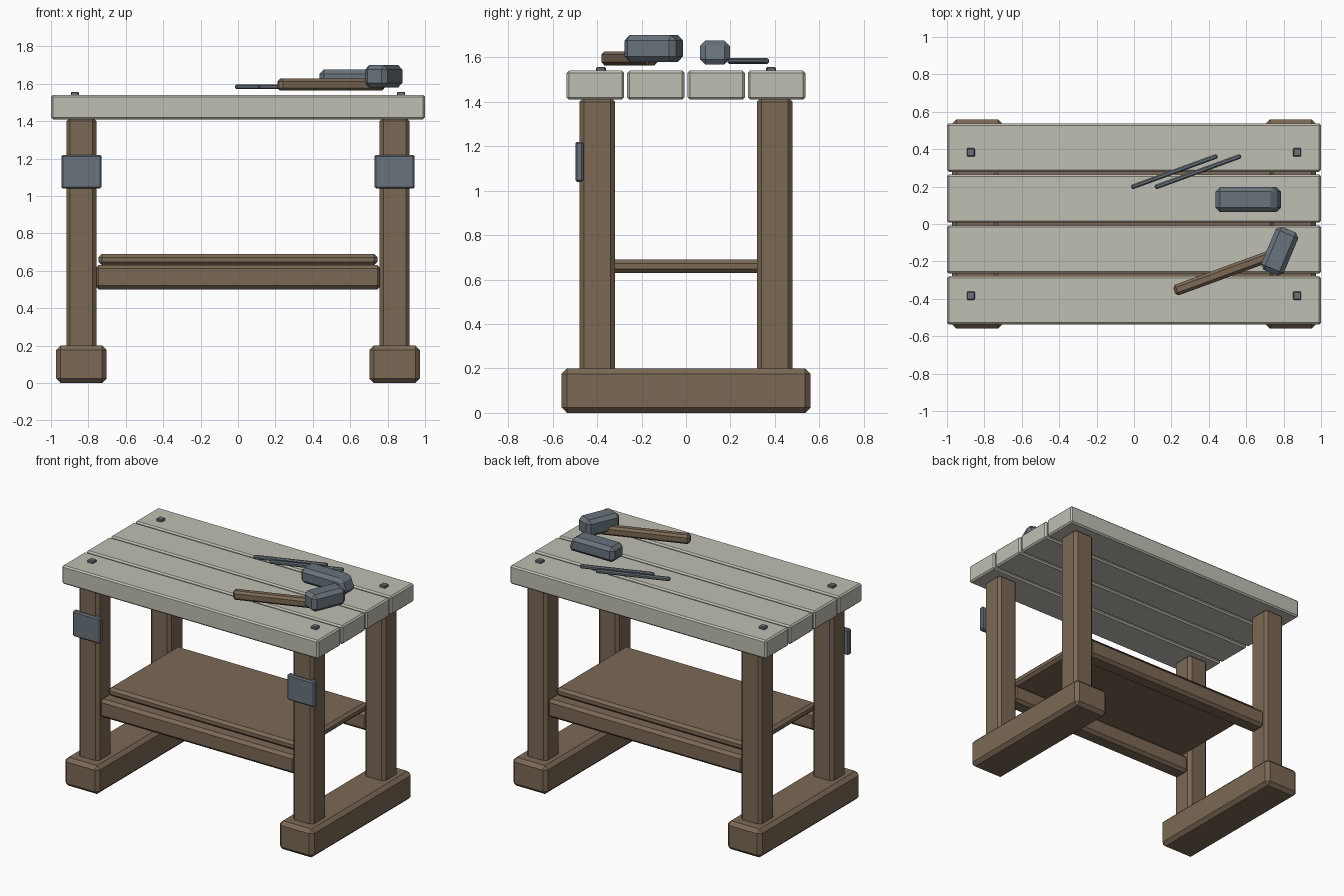
import bpy, bmesh
from mathutils import Matrix, Vector

if "Cube" in bpy.data.objects:
    bpy.data.objects.remove(bpy.data.objects["Cube"])


def material(name, rgb):
    m = bpy.data.materials.new(name)
    m.diffuse_color = (*rgb, 1)
    m.use_nodes = True
    m.node_tree.nodes["Principled BSDF"].inputs["Base Color"].default_value = m.diffuse_color
    return m


WOOD = material("brown_wood", (0.20, 0.14, 0.09))
PALE = material("pale_wood", (0.53, 0.52, 0.45))
METAL = material("blue_grey_metal", (0.14, 0.17, 0.20))


def box(name, centre, size, chamfer, mat, angle=0.0, taper=0.0):
    """Chamfered box; taper pulls the upper +x edge inwards."""
    bm = bmesh.new()
    bmesh.ops.create_cube(bm, size=1)
    bmesh.ops.scale(bm, vec=Vector(size), verts=bm.verts)
    for v in bm.verts:
        if v.co.x > 0 and v.co.z > 0:
            v.co.x -= taper
    bmesh.ops.bevel(bm, geom=bm.edges[:], offset=chamfer, offset_type='OFFSET',
                    segments=1, profile=0.5, affect='EDGES')
    bmesh.ops.rotate(bm, cent=(0, 0, 0), matrix=Matrix.Rotation(angle, 3, 'Z'), verts=bm.verts)
    me = bpy.data.meshes.new(name)
    bm.to_mesh(me)
    bm.free()
    me.materials.append(mat)
    ob = bpy.data.objects.new(name, me)
    ob.location = centre
    bpy.context.collection.objects.link(ob)
    return ob


# Table top planks
for i in range(4):
    box(f"top_plank_{i + 1}", (0, (i - 1.5) * 0.272, 1.475), (2.0, 0.258, 0.13), 0.01, PALE)

# Feet, legs, front plates and top bolts
for sx, side in ((-1, "left"), (1, "right")):
    box(f"{side}_foot", (sx * 0.837, 0, 0.1), (0.27, 1.12, 0.2), 0.024, WOOD)
    box(f"{side}_front_plate", (sx * 0.837, -0.48, 1.13), (0.214, 0.036, 0.18), 0.008, METAL)
    for sy, end in ((-1, "front"), (1, "back")):
        box(f"{side}_{end}_leg", (sx * 0.837, sy * 0.4, 0.8), (0.16, 0.16, 1.24), 0.02, WOOD)
        box(f"{side}_{end}_bolt", (sx * 0.872, sy * 0.383, 1.545), (0.044, 0.044, 0.024), 0.005, METAL)

# Lower rails and shelf
for sy, end in ((-1, "front"), (1, "back")):
    box(f"{end}_rail", (0, sy * 0.4, 0.566), (1.53, 0.12, 0.13), 0.02, WOOD)
box("shelf", (0, 0, 0.66), (1.49, 0.78, 0.06), 0.018, WOOD)

# Hammer
box("hammer_handle", (0.497, -0.255, 1.595), (0.6, 0.06, 0.064), 0.015, WOOD, angle=0.35)
box("hammer_head", (0.779, -0.145, 1.64), (0.13, 0.25, 0.12), 0.024, METAL, angle=-0.4)

# Loose block and two thin rods
box("metal_block", (0.615, 0.13, 1.622), (0.36, 0.134, 0.107), 0.024, METAL, taper=0.04)
for i, x in enumerate((0.216, 0.342)):
    box(f"rod_{i + 1}", (x, 0.28, 1.584), (0.49, 0.025, 0.026), 0.007, METAL, angle=0.35)
